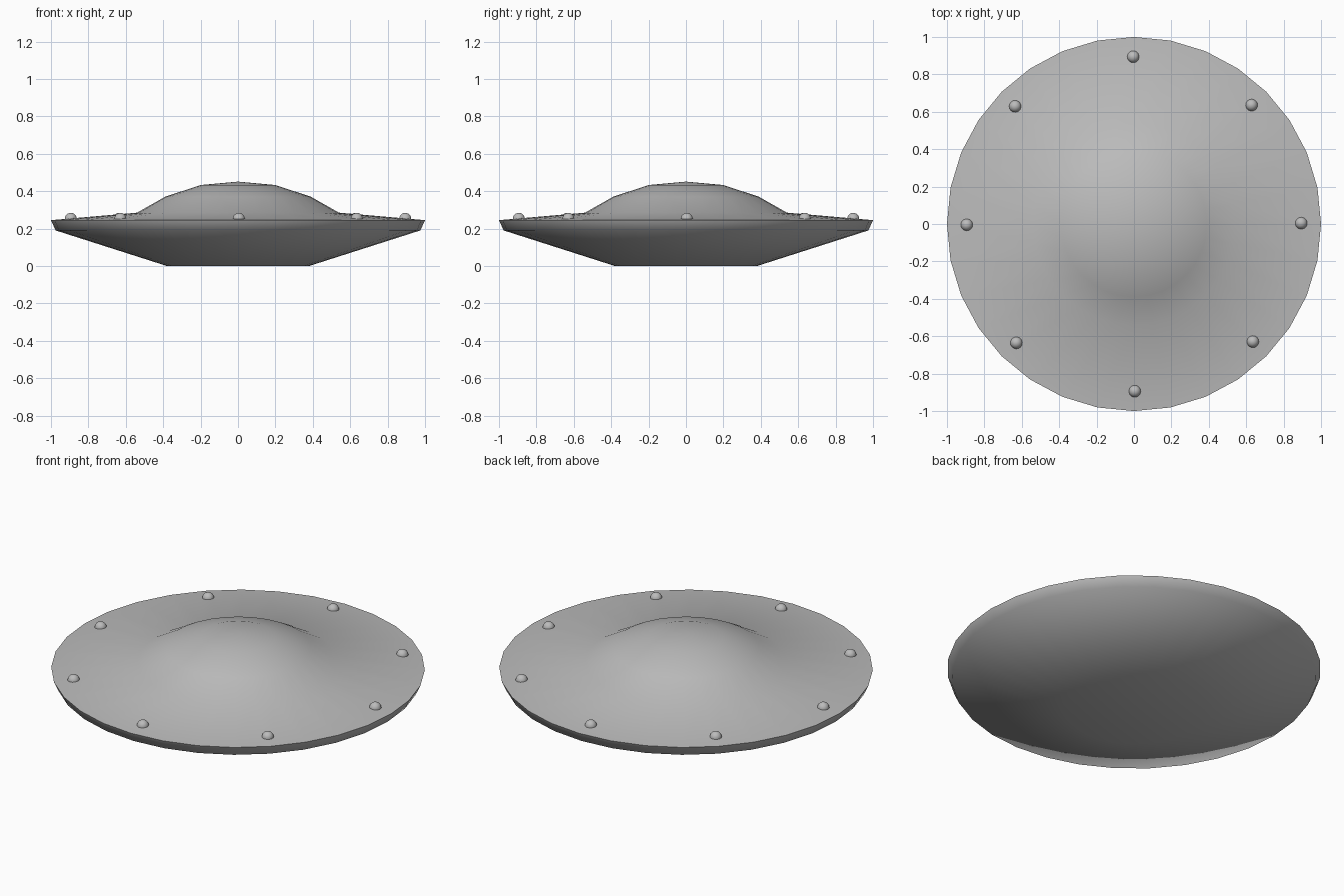
import bpy, bmesh, math
from mathutils import Matrix

cube = bpy.data.objects.get("Cube")
if cube:
    bpy.data.objects.remove(cube, do_unlink=True)


def make_material(name, color):
    mat = bpy.data.materials.new(name)
    mat.use_nodes = True
    mat.diffuse_color = color
    mat.node_tree.nodes["Principled BSDF"].inputs["Base Color"].default_value = color
    return mat


def add_object(name, bm, mat):
    bmesh.ops.recalc_face_normals(bm, faces=bm.faces)
    mesh = bpy.data.meshes.new(name)
    bm.to_mesh(mesh)
    bm.free()
    mesh.materials.append(mat)
    obj = bpy.data.objects.new(name, mesh)
    bpy.context.collection.objects.link(obj)
    bpy.ops.object.select_all(action="DESELECT")
    obj.select_set(True)
    bpy.context.view_layer.objects.active = obj
    bpy.ops.object.shade_smooth_by_angle(angle=math.radians(60))
    return obj


grey = make_material("metal grey", (0.5, 0.5, 0.5, 1))

# Saucer hull: one profile of (radius, height) turned around the z axis
SIDES = 32
profile = [(0, 0), (0.38, 0), (0.975, 0.19), (1, 0.245),
           (0.54, 0.285), (0.39, 0.37), (0.2, 0.433), (0, 0.451)]
bm = bmesh.new()
verts = [bm.verts.new((r, 0, z)) for r, z in profile]
edges = [bm.edges.new(pair) for pair in zip(verts, verts[1:])]
bmesh.ops.spin(bm, geom=verts + edges, cent=(0, 0, 0), axis=(0, 0, 1),
               angle=math.tau, steps=SIDES, use_merge=True)
bmesh.ops.remove_doubles(bm, verts=bm.verts, dist=0.0001)
add_object("saucer_hull", bm, grey)

# Ring of small round lamps set into the rim
LAMPS = 8
for i in range(LAMPS):
    angle = math.tau * i / LAMPS + 0.005
    bm = bmesh.new()
    spot = Matrix.Translation((0.894 * math.cos(angle), 0.894 * math.sin(angle), 0.252))
    bmesh.ops.create_uvsphere(bm, u_segments=32, v_segments=16, radius=0.032, matrix=spot)
    add_object(f"rim_lamp_{i + 1}", bm, grey)
